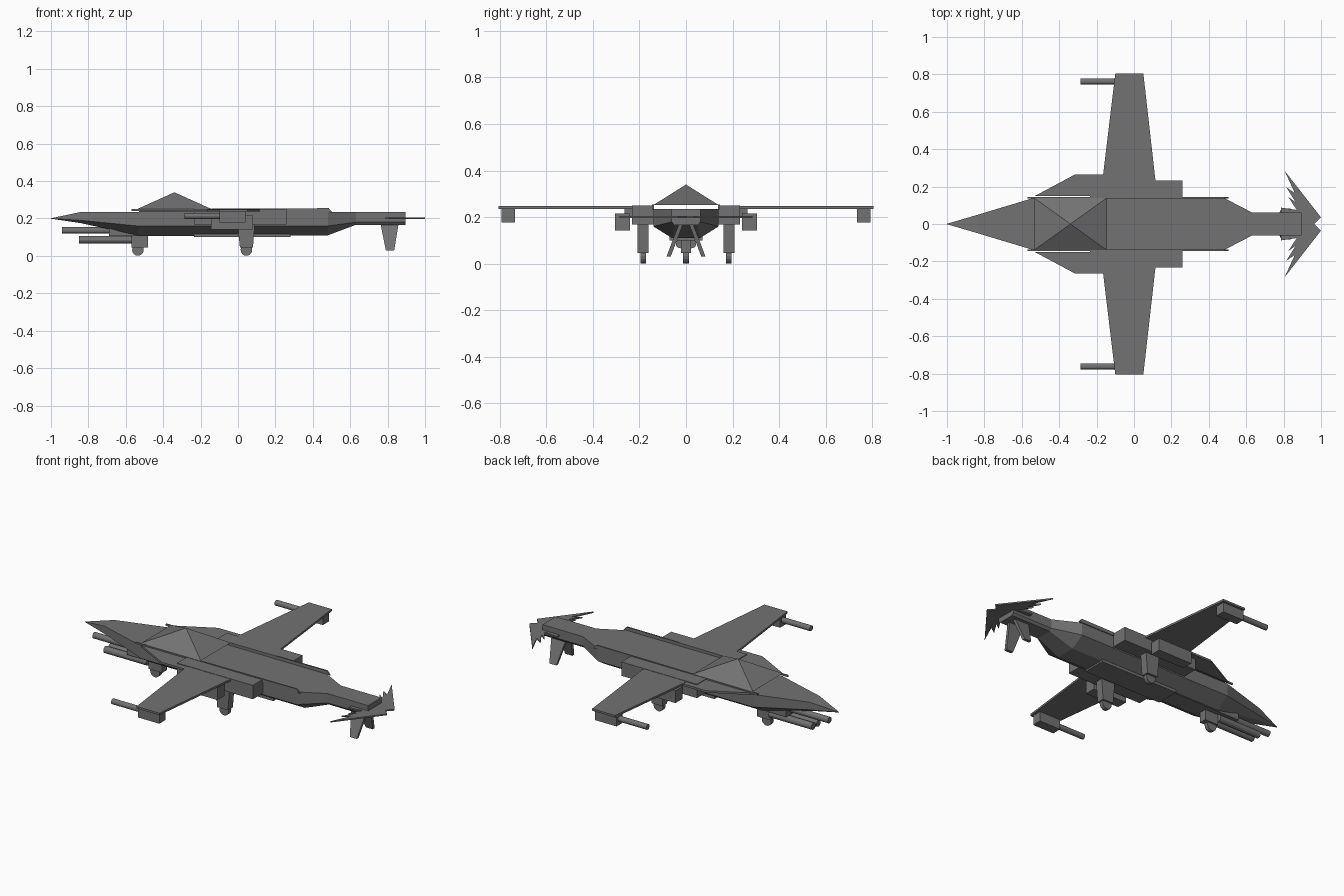
import bpy, bmesh
from mathutils import Matrix

if "Cube" in bpy.data.objects:
    bpy.data.objects.remove(bpy.data.objects["Cube"])

# Dark gunmetal paint
paint = bpy.data.materials.new("dark_grey_paint")
paint.diffuse_color = (.17, .17, .175, 1)
paint.use_nodes = True
paint.node_tree.nodes["Principled BSDF"].inputs["Base Color"].default_value = paint.diffuse_color


def add(name, me):
    me.materials.append(paint)
    ob = bpy.data.objects.new(name, me)
    bpy.context.collection.objects.link(ob)
    return ob


def make(name, verts, faces):
    me = bpy.data.meshes.new(name)
    me.from_pydata(verts, [], faces)
    bm = bmesh.new()
    bm.from_mesh(me)
    bmesh.ops.recalc_face_normals(bm, faces=bm.faces)
    bm.to_mesh(me)
    bm.free()
    return add(name, me)


def loft(name, rings):
    """Join closed rings of equal length and cap both ends."""
    n = len(rings[0])
    verts = [p for r in rings for p in r]
    faces = [tuple(range(n)), tuple(range(len(verts) - n, len(verts)))]
    for k in range(len(rings) - 1):
        for i in range(n):
            j = (i + 1) % n
            faces.append((k * n + i, k * n + j, (k + 1) * n + j, (k + 1) * n + i))
    return make(name, verts, faces)


def plate(name, outline, z0, z1):
    return loft(name, [[(x, y, h) for x, y in outline] for h in (z0, z1)])


def box(name, x, y, z):
    return plate(name, [(x[0], y[0]), (x[1], y[0]), (x[1], y[1]), (x[0], y[1])], *z)


def tube(name, centre, r, length, axis, sides=12):
    bm = bmesh.new()
    turn = Matrix.Rotation(1.5707963, 4, 'Y' if axis == 'X' else 'X')
    bmesh.ops.create_cone(bm, cap_ends=True, segments=sides, radius1=r, radius2=r, depth=length,
                          matrix=Matrix.Translation(centre) @ turn)
    me = bpy.data.meshes.new(name)
    bm.to_mesh(me)
    bm.free()
    return add(name, me)


def section(x, w, top, side, wb, bottom):
    return [(x, -w, top), (x, w, top), (x, w, side), (x, wb, bottom), (x, -wb, bottom), (x, -w, side)]


# Fuselage with pointed nose and narrow tail boom
loft("fuselage", [
    section(-1.0, .001, .201, .2, .001, .199),
    section(-.84, .048, .235, .19, .025, .175),
    section(-.535, .14, .235, .16, .06, .11),
    section(.48, .14, .235, .16, .06, .11),
    section(.63, .062, .235, .18, .05, .166),
    section(.895, .062, .235, .18, .05, .166)])

# Pyramid canopy
make("canopy", [(-.535, -.14, .252), (-.145, -.14, .252), (-.145, .14, .252), (-.535, .14, .252), (-.34, 0, .34)],
     [(0, 1, 2, 3), (0, 1, 4), (1, 2, 4), (2, 3, 4), (3, 0, 4)])

# Belly blocks and nose guns
box("belly_block", (-.235, .28), (-.07, .07), (.10, .15))
box("gun_housing", (-.69, -.235), (-.05, .05), (.107, .165))
tube("upper_nose_gun", (-.815, 0, .137), .018, .25, 'X')

# Nose wheel
box("nose_gear_leg", (-.57, -.48), (-.022, .022), (.045, .115))
tube("nose_wheel", (-.535, 0, .032), .031, .024, 'Y', 16)

for s, side in ((-1, "right"), (1, "left")):
    def span(a, b):
        return (s * a, s * b)

    def flip(points):
        return [(x, s * y) for x, y in points]

    tube(side + "_lower_nose_gun", (-.71, s * .024, .086), .02, .28, 'X')
    # Wing, front fairing, engine pod and top rail
    plate(side + "_wing", flip([(-.17, .14), (-.165, .265), (-.1, .805), (.05, .805), (.115, .23), (.115, .14)]), .236, .248)
    plate(side + "_fairing", flip([(-.53, .15), (-.315, .265), (-.165, .265), (-.165, .15)]), .234, .246)
    box(side + "_engine_pod", (-.235, .26), span(.138, .233), (.168, .25))
    loft(side + "_rail", [[(-.57, y, .24), (.505, y, .232), (.485, y, .255), (-.57, y, .25)]
                          for y in span(.137, .145)])
    # Underwing box, wingtip box and gun
    box(side + "_underwing_box", (-.145, .08), span(.24, .305), (.142, .215))
    box(side + "_underwing_pylon", (-.1, .04), span(.225, .265), (.2, .24))
    box(side + "_wingtip_box", (-.1, .04), span(.735, .792), (.178, .24))
    tube(side + "_wingtip_gun", (-.19, s * .763, .213), .016, .19, 'X')
    # Main landing gear
    y = span(.162, .208)
    loft(side + "_main_gear_leg", [[(-.002, v, .17), (.09, v, .17), (.08, v, .045), (.01, v, .045)] for v in y])
    tube(side + "_main_wheel", (.045, s * .183, .032), .031, .024, 'Y', 16)
    # Slanted lower tail fin
    loft(side + "_lower_fin", [[(x0, s * (yy - .009), z), (x1, s * (yy - .009), z),
                                (x1, s * (yy + .009), z), (x0, s * (yy + .009), z)]
                               for x0, x1, yy, z in ((.76, .86, .018, .18), (.79, .835, .075, .03))])
    # Jagged tail feathers
    plate(side + "_tail_feathers", flip([
        (.86, 0), (.965, 0), (1.0, .035), (.805, .285), (.86, .165), (.815, .195),
        (.865, .115), (.825, .145), (.87, .075), (.785, .088), (.785, .05)]), .196, .204)
